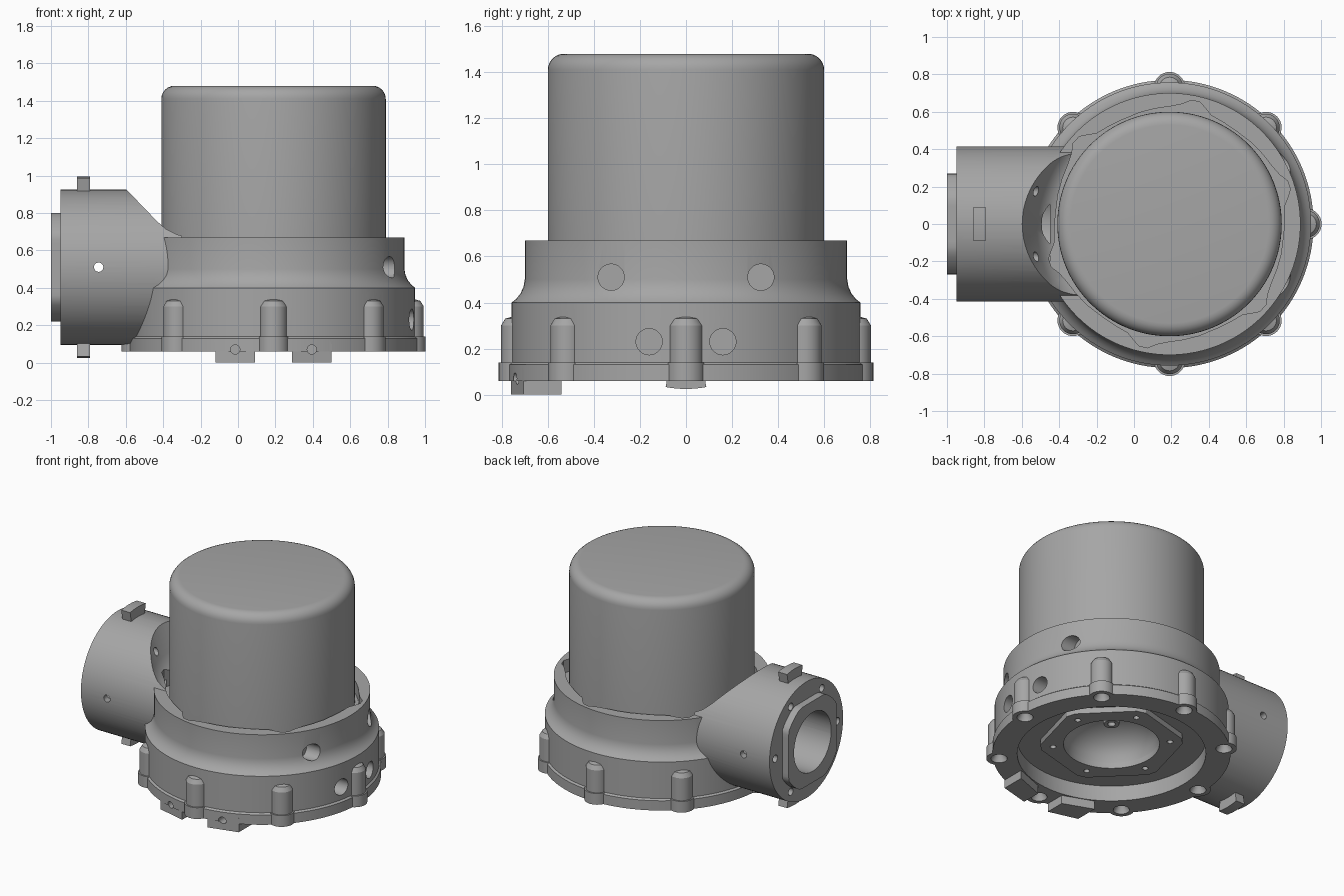
import bpy, bmesh
from math import sin, cos, pi, radians, hypot
from mathutils import Matrix, Vector

cube = bpy.data.objects.get("Cube")
if cube:
    bpy.data.objects.remove(cube)

grey = bpy.data.materials.new("cast grey")
grey.use_nodes = True
COLOUR = (0.38, 0.38, 0.38, 1)
grey.diffuse_color = COLOUR
grey.node_tree.nodes["Principled BSDF"].inputs["Base Color"].default_value = COLOUR

CX = 0.19          # main axis of the housing
PZ = 0.51          # height of the side duct axis


def finish(name, bm):
    bmesh.ops.recalc_face_normals(bm, faces=bm.faces)
    mesh = bpy.data.meshes.new(name)
    bm.to_mesh(mesh)
    bm.free()
    mesh.materials.append(grey)
    obj = bpy.data.objects.new(name, mesh)
    bpy.context.collection.objects.link(obj)
    return obj


def revolve(name, profile, x=CX, y=0, steps=128):
    """Turn an (r, z) profile around a vertical axis."""
    bm = bmesh.new()
    verts = [bm.verts.new((r, 0, z)) for r, z in profile]
    edges = [bm.edges.new(pair) for pair in zip(verts, verts[1:])]
    bmesh.ops.spin(bm, geom=verts + edges, cent=(0, 0, 0), axis=(0, 0, 1),
                   angle=2 * pi, steps=steps, use_duplicate=False)
    bmesh.ops.remove_doubles(bm, verts=bm.verts, dist=0.0005)
    bmesh.ops.translate(bm, verts=bm.verts, vec=(x, y, 0))
    return finish(name, bm)


def prism(name, outline, lo, hi, axis="z"):
    """Extrude a 2D outline along an axis."""
    place = {"z": lambda u, v, w: (u, v, w), "x": lambda u, v, w: (w, u, v),
             "y": lambda u, v, w: (u, w, v)}[axis]
    bm = bmesh.new()
    face = bm.faces.new([bm.verts.new(place(u, v, lo)) for u, v in outline])
    top = bmesh.ops.extrude_face_region(bm, geom=[face])["geom"]
    shift = Vector(place(0, 0, hi - lo))
    bmesh.ops.translate(bm, vec=shift, verts=[g for g in top if isinstance(g, bmesh.types.BMVert)])
    return finish(name, bm)


def circle(u, v, r, n=32):
    return [(u + r * cos(2 * pi * i / n), v + r * sin(2 * pi * i / n)) for i in range(n)]


def polar(deg, r):
    return CX + r * cos(radians(deg)), r * sin(radians(deg))


def combine(target, other, operation):
    mod = target.modifiers.new("combine", "BOOLEAN")
    mod.operation, mod.solver, mod.object = operation, "EXACT", other
    bpy.context.view_layer.objects.active = target
    bpy.ops.object.modifier_apply(modifier=mod.name)
    bpy.data.objects.remove(other)


def add(other):
    combine(housing, other, "UNION")


def cut(other):
    combine(housing, other, "DIFFERENCE")


# Housing body with bottom flange, flare and upper collar
housing = revolve("housing", [(0, .06), (.77, .06), (.77, .13), (.757, .14), (.757, .40), (.738, .415),
                              (.718, .44), (.705, .47), (.70, .50), (.70, .67), (0, .67)])

# Side duct, scooped away around the dome
duct = prism("duct", circle(0, PZ, .415, 96), -.95, -.05, "x")
combine(duct, revolve("scoop", [(0, .665), (.58, .665), (.64, .685), (.68, .715), (.71, .76),
                                (.79, .93), (.85, 1.07), (0, 1.07)]), "DIFFERENCE")
add(duct)

# Duct mouth ring with flattened sides
mouth = [(max(-.27, min(.27, u)), PZ + max(-.29, min(.29, v))) for u, v in circle(0, 0, .32, 64)]
add(prism("mouth_ring", mouth, -1, -.93, "x"))

# Keys above and below the duct
for side in (1, -1):
    arc = [radians(side * 90 + 10.5 * i / 4) for i in range(-4, 5)]
    outline = [(.485 * cos(a), PZ + .485 * sin(a)) for a in arc]
    outline += [(.39 * cos(a), PZ + .39 * sin(a)) for a in reversed(arc)]
    add(prism("duct_key", outline, -.86, -.79, "x"))

# Screw lugs around the flange
for k in range(8):
    x, y = polar(45 * k, .73)
    add(revolve("lug", [(0, .07), (.073, .07), (.073, .30), (.055, .33), (.02, .34), (0, .34)], x, y, 32))
    add(prism("lug_foot", circle(x, y, .083), .06, .14))

# Feet under the front edge
for side in (1, -1):
    foot = [(.10, -.62), (.31, -.54), (.31, -.705), (.10, -.76)]
    add(prism("foot", [(CX + side * u, v) for u, v in foot], 0, .10))

# Recess and bowl in the underside
cut(revolve("underside", [(0, -.05), (.61, -.05), (.61, .17), (.31, .17), (.30, .22), (.26, .28),
                          (.19, .33), (.10, .36), (0, .37)]))

# Countersunk screw holes
for k in range(8):
    x, y = polar(45 * k, .73)
    cut(revolve("screw_hole", [(0, .03), (.055, .03), (.052, .07), (.027, .11), (.027, .25), (0, .25)], x, y, 24))
for side in (1, -1):
    cut(prism("foot_hole", circle(CX + side * .205, .07, .025, 20), -.9, -.68, "y"))

# Notched well around the dome
well = []
for k in range(6):
    for step, r in ((-22, .612), (-15, .615), (-8, .622), (-4, .65), (-1, .672), (3, .672), (7, .645),
                    (12, .63), (20, .622), (28, .617), (33, .612)):
        well.append(polar(17 + 60 * k + step, r))
cut(prism("well", well, .58, .75))

# Duct bore, flange bolt holes and cross hole
cut(prism("bore", circle(0, PZ, .21, 64), -1.1, -.45, "x"))
for k in range(6):
    a = radians(60 * k)
    cut(prism("bolt_hole", circle(.35 * cos(a), PZ + .35 * sin(a), .026, 20), -1.1, -.5, "x"))
cut(prism("cross_hole", circle(-.745, PZ, .025, 20), -.6, .6, "y"))

# Sensor ports in the left wall
for side in (1, -1):
    cut(prism("upper_port", circle(side * .325, PZ, .057), .73, 1.1, "x"))
    cut(prism("lower_port", circle(side * .16, .23, .057), .81, 1.1, "x"))

# Dome cover
fillet = [(.53 + .07 * cos(radians(a)), 1.41 + .07 * sin(radians(a))) for a in range(0, 91, 15)]
dome = revolve("dome_cover", [(0, .56), (.60, .56)] + fillet + [(0, 1.48)])

# Hexagonal plate around the bowl
plate = prism("hex_plate", [polar(15 + 60 * k + d, .46) for k in range(6) for d in (-4, 4)], .13, .18)
combine(plate, prism("plate_bore", circle(CX, 0, .31, 96), .1, .25), "DIFFERENCE")
for k in range(6):
    x, y = polar(15 + 60 * k, .38)
    combine(plate, prism("plate_hole", circle(x, y, .02, 16), .1, .25), "DIFFERENCE")

# Nozzle boss in the bowl
boss = revolve("bowl_boss", [(0, .33), (.025, .33), (.025, .28), (.05, .28), (.055, .30), (.055, .38), (0, .38)], steps=32)

# Smooth shading with sharp edges kept
for obj in (housing, dome, plate, boss):
    bpy.ops.object.select_all(action="DESELECT")
    obj.select_set(True)
    bpy.context.view_layer.objects.active = obj
    bpy.ops.object.shade_smooth_by_angle(angle=radians(30))
